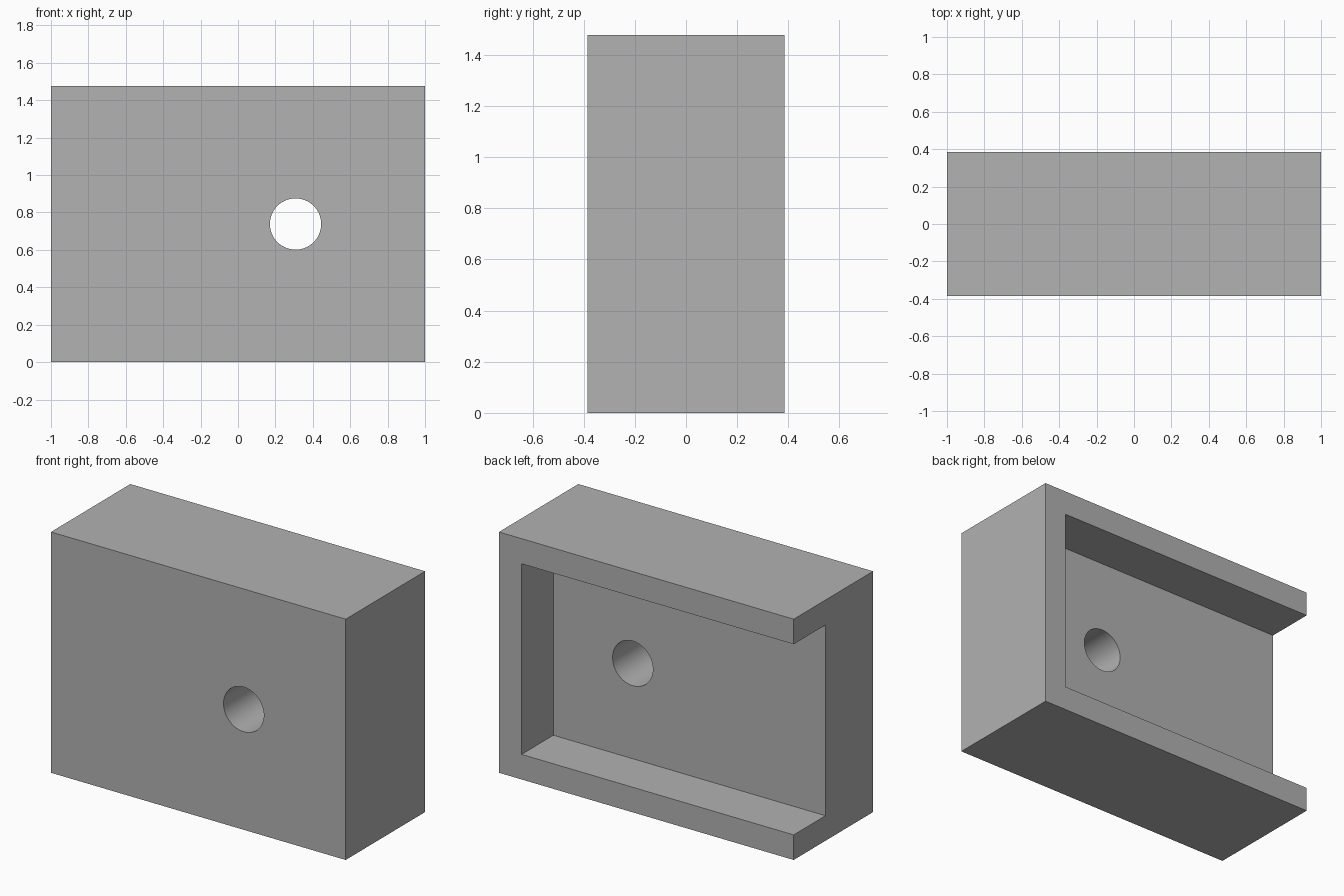
import bpy
import math

if "Cube" in bpy.data.objects:
    bpy.data.objects.remove(bpy.data.objects["Cube"], do_unlink=True)

UNIT = 2 / 13                      # wall thickness, the part's base module
LENGTH, DEPTH, HEIGHT = 2.0, 5 * UNIT, 9.6 * UNIT
POCKET = 2 * UNIT                  # pocket depth from the back
HOLE_X, HOLE_RADIUS = 2 * UNIT, 0.137
MARGIN = 0.2                       # cutter overshoot

grey = bpy.data.materials.new("plain grey")
grey.use_nodes = True
colour = (0.445, 0.445, 0.445, 1)
grey.diffuse_color = colour
grey.node_tree.nodes["Principled BSDF"].inputs["Base Color"].default_value = colour


def box(name, low, high):
    """Axis-aligned box between two corners."""
    centre = [(a + b) / 2 for a, b in zip(low, high)]
    bpy.ops.mesh.primitive_cube_add(size=1, location=centre)
    obj = bpy.context.object
    obj.name = name
    obj.scale = [b - a for a, b in zip(low, high)]
    bpy.ops.object.transform_apply(location=True, rotation=False, scale=True)
    obj.data.materials.append(grey)
    return obj


def cut(target, cutter):
    """Subtract the cutter, then remove it."""
    cutter.hide_render = True
    mod = target.modifiers.new(cutter.name, "BOOLEAN")
    mod.operation = "DIFFERENCE"
    mod.solver = "EXACT"
    mod.object = cutter
    bpy.context.view_layer.objects.active = target
    bpy.ops.object.modifier_apply(modifier=mod.name)
    bpy.data.objects.remove(cutter, do_unlink=True)


# Solid block
body = box("bracket_body", (-LENGTH / 2, -DEPTH / 2, 0), (LENGTH / 2, DEPTH / 2, HEIGHT))

# Pocket in the back, open at the -x end
cut(body, box("pocket_cutter",
              (-LENGTH / 2 - MARGIN, DEPTH / 2 - POCKET, UNIT),
              (LENGTH / 2 - UNIT, DEPTH / 2 + MARGIN, HEIGHT - UNIT)))

# Round hole through the front plate
bpy.ops.mesh.primitive_cylinder_add(vertices=64, radius=HOLE_RADIUS, depth=DEPTH + MARGIN,
                                    location=(HOLE_X, 0, HEIGHT / 2),
                                    rotation=(math.pi / 2, 0, 0))
hole = bpy.context.object
hole.name = "hole_cutter"
hole.data.materials.append(grey)
cut(body, hole)

# Smooth hole wall, crisp edges
bpy.ops.object.select_all(action="DESELECT")
body.select_set(True)
bpy.context.view_layer.objects.active = body
bpy.ops.object.shade_smooth_by_angle(angle=math.radians(30))
